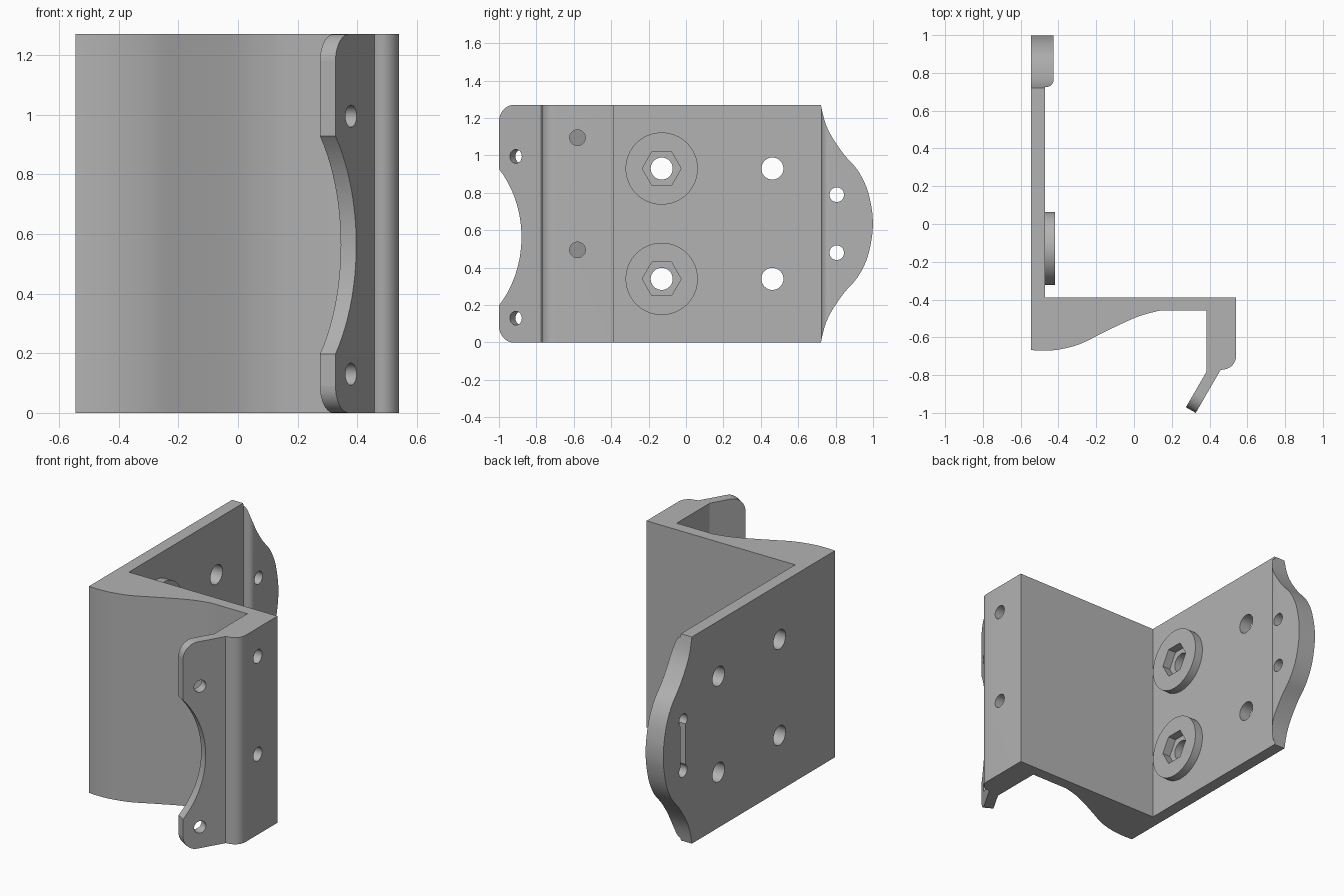
import bpy, bmesh
from math import cos, sin, pi, sqrt
from mathutils import Vector

if "Cube" in bpy.data.objects:
    bpy.data.objects.remove(bpy.data.objects["Cube"])

X, Y, Z = Vector((1, 0, 0)), Vector((0, 1, 0)), Vector((0, 0, 1))
HEIGHT = 1.27

grey = bpy.data.materials.new("metal grey")
grey.use_nodes = True
COLOR = (0.45, 0.45, 0.45, 1)
grey.diffuse_color = COLOR
grey.node_tree.nodes["Principled BSDF"].inputs["Base Color"].default_value = COLOR


def arc(cx, cy, r, a0=0, a1=360, n=32):
    """Points along an arc, angles in degrees; a full circle is not repeated at its end."""
    steps = n if a1 - a0 == 360 else n + 1
    angles = [(a0 + (a1 - a0) * i / n) * pi / 180 for i in range(steps)]
    return [(cx + r * cos(a), cy + r * sin(a)) for a in angles]


def smooth_line(pts, n=4):
    """Catmull-Rom curve through the points."""
    p = [Vector(q) for q in [pts[0]] + pts + [pts[-1]]]
    out = []
    for a, b, c, d in zip(p, p[1:], p[2:], p[3:]):
        for i in range(n):
            t = i / n
            out.append(tuple(b + (c - a) * t / 2 + (2 * a - 5 * b + 4 * c - d) * t * t / 2
                             + (3 * b - a - 3 * c + d) * t ** 3 / 2))
    return out + [pts[-1]]


def prism(name, pts, u, v, w, w0, w1, origin=Vector(), round_top=0):
    """Extrude an outline in the u-v plane along w, with an optional rounded top edge."""
    bm = bmesh.new()
    low = [bm.verts.new(origin + u * a + v * b + w * w0) for a, b in pts]
    top = [bm.verts.new(origin + u * a + v * b + w * w1) for a, b in pts]
    bm.faces.new(low[::-1])
    cap = bm.faces.new(top)
    for i in range(len(pts)):
        j = (i + 1) % len(pts)
        bm.faces.new((low[i], low[j], top[j], top[i]))
    if round_top:
        bmesh.ops.bevel(bm, geom=list(cap.edges), offset=round_top, segments=6,
                        profile=0.5, affect='EDGES')
    bmesh.ops.recalc_face_normals(bm, faces=bm.faces)
    mesh = bpy.data.meshes.new(name)
    bm.to_mesh(mesh)
    bm.free()
    mesh.materials.append(grey)
    obj = bpy.data.objects.new(name, mesh)
    bpy.context.collection.objects.link(obj)
    return obj


def activate(obj):
    bpy.ops.object.select_all(action='DESELECT')
    obj.select_set(True)
    bpy.context.view_layer.objects.active = obj


def cut(obj, cutter):
    mod = obj.modifiers.new("cut", 'BOOLEAN')
    mod.operation, mod.solver, mod.object = 'DIFFERENCE', 'EXACT', cutter
    activate(obj)
    bpy.ops.object.modifier_apply(modifier=mod.name)
    bpy.data.objects.remove(cutter)


# Bracket body: one plan profile extruded to full height
web_curve = smooth_line([(-0.545, -0.667), (-0.49, -0.671), (-0.4, -0.665), (-0.29, -0.637),
                         (-0.18, -0.584), (-0.08, -0.535), (0.03, -0.487), (0.135, -0.459)])
profile = web_curve + [(0.385, -0.459), (0.385, -0.78), (0.275, -0.97), (0.327, -1.0),
                       (0.457, -0.775)]
profile += arc(0.47, -0.7, 0.07, -90, 0, 8)
profile += [(0.54, -0.388), (-0.47, -0.388), (-0.47, 0.725)]
profile += arc(-0.465, 0.765, 0.04, -90, 0, 6)
profile += [(-0.425, 1.0), (-0.545, 1.0)]
bracket = prism("bracket_body", profile, X, Y, Z, 0, HEIGHT)

# Rounded outline of the rear tab
half = [(0.72, 1.275), (0.743, 1.18), (0.78, 1.1), (0.845, 1.005), (0.915, 0.925),
        (0.965, 0.83), (0.992, 0.72)]
edge = smooth_line(half + [(0.999, HEIGHT / 2)] + [(y, HEIGHT - z) for y, z in half[::-1]])
cut(bracket, prism("tab_cutter", edge + [(1.1, -0.1), (1.1, 1.4), (0.72, 1.4)],
                   Y, Z, X, -0.7, -0.3))

# Holes through the plate, the rear tab and the front leg
for z in (0.34, 0.93):
    for y in (-0.13, 0.462):
        cut(bracket, prism("hole_cutter", arc(y, z, 0.059), Y, Z, X, -0.6, -0.4))
for z in (0.48, 0.79):
    cut(bracket, prism("hole_cutter", arc(0.806, z, 0.039), Y, Z, X, -0.6, -0.3))
for z in (0.495, 1.095):
    cut(bracket, prism("hole_cutter", arc(-0.58, z, 0.042), Y, Z, X, 0.3, 0.6))

# Shallow slot joining the two tab holes on the outer face
cut(bracket, prism("slot_cutter", [(0.782, 0.48), (0.83, 0.48), (0.83, 0.79), (0.782, 0.79)],
                   Y, Z, X, -0.6, -0.505))

# Angled front flange: scooped edge, rounded corners and two holes
tip = Vector((0.327, -1.0, 0))
along = Vector((-0.5, -sqrt(3) / 2, 0))
normal = Vector((sqrt(3) / 2, -0.5, 0))


def flange_cut(pts):
    cut(bracket, prism("flange_cutter", pts, along, Z, normal, -0.1, 0.04, tip))


flange_cut(arc(0.41, 0.563, 0.549, n=96))
for z in (0.13, 0.995):
    flange_cut(arc(-0.104, z, 0.037))
R = 0.09
flange_cut(arc(-R, R, R, -90, 0, 10) + [(0.05, R), (0.05, -0.05), (-R, -0.05)])
flange_cut(arc(-R, HEIGHT - R, R, 0, 90, 10)
           + [(-R, HEIGHT + 0.05), (0.05, HEIGHT + 0.05), (0.05, HEIGHT - R)])

# Domed bosses with hexagonal sockets
parts = [bracket]
for name, z in (("lower_boss", 0.34), ("upper_boss", 0.93)):
    boss = prism(name, arc(-0.13, z, 0.193, n=64), Y, Z, X, -0.47, -0.417, round_top=0.046)
    cut(boss, prism("socket_cutter", arc(-0.13, z, 0.104, n=6), Y, Z, X, -0.55, -0.35))
    parts.append(boss)

for part in parts:
    activate(part)
    bpy.ops.object.shade_smooth_by_angle(angle=pi / 6)
